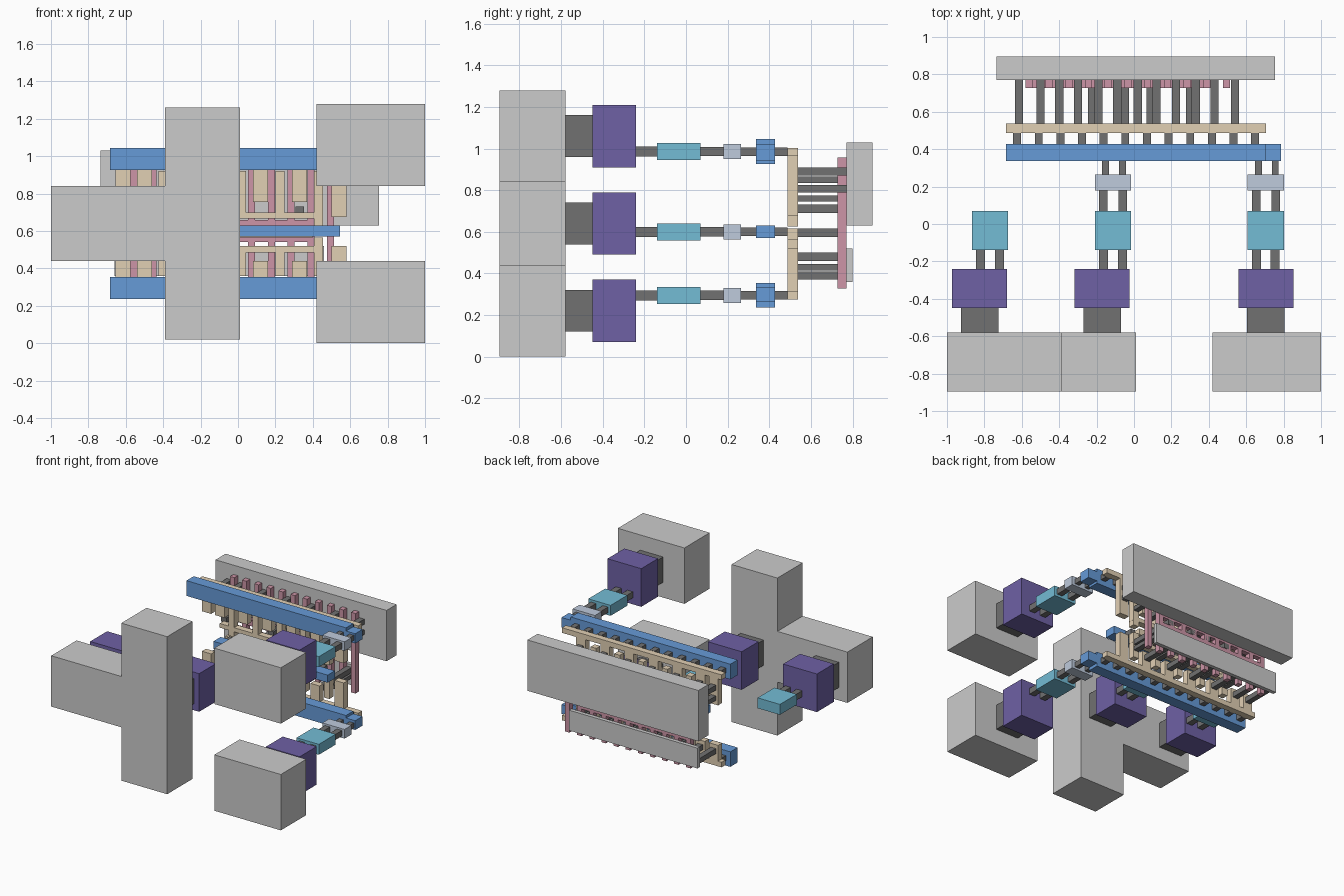
import bpy, bmesh
from mathutils import Vector, Matrix

if "Cube" in bpy.data.objects:
    bpy.data.objects.remove(bpy.data.objects["Cube"])


def material(name, rgb):
    m = bpy.data.materials.new(name)
    m.diffuse_color = (*[c ** 2.2 for c in rgb], 1)
    m.use_nodes = True
    m.node_tree.nodes["Principled BSDF"].inputs["Base Color"].default_value = m.diffuse_color
    return m


DARK = material("dark_grey", (.44, .44, .44))
PURPLE = material("purple", (.43, .38, .64))
CYAN = material("cyan", (.45, .73, .83))
PALE = material("pale_blue", (.74, .79, .86))
BLUE = material("blue", (.40, .60, .84))
TAN = material("tan", (.88, .81, .70))
PINK = material("pink", (.80, .58, .65))


def boxes(name, items, mat=None):
    """One object from boxes given as (x0, x1, y0, y1, z0, z1)."""
    bm = bmesh.new()
    for x0, x1, y0, y1, z0, z1 in items:
        mid = Vector((x0 + x1, y0 + y1, z0 + z1)) / 2
        bmesh.ops.create_cube(bm, size=1, matrix=Matrix.Translation(mid)
                              @ Matrix.Diagonal((x1 - x0, y1 - y0, z1 - z0, 1)))
    me = bpy.data.meshes.new(name)
    bm.to_mesh(me)
    bm.free()
    ob = bpy.data.objects.new(name, me)
    bpy.context.collection.objects.link(ob)
    if mat:
        me.materials.append(mat)
    return ob


def prongs(cx, gap, w, y0, y1, z, h):
    return [(cx + s * gap - w / 2, cx + s * gap + w / 2, y0, y1, z - h, z + h) for s in (-1, 1)]


# Large front blocks
F = (-.895, -.58)
boxes("front_left_arm", [(-1, -.39, *F, .44, .84)])
boxes("front_tall_block", [(-.39, .01, *F, .02, 1.26)])
boxes("front_right_blocks", [(.42, 1, *F, 0, .44), (.42, 1, *F, .84, 1.28)])

# Stepped modules: neck, purple box, prongs, cyan box, pale box
# (box centre x, box centre z, slim centre x, slim centre z, has pale stage)
for i, (x, z, sx, sz, full) in enumerate([(-.825, .64, -.77, .60, False),
                                          (-.17, .64, -.112, .60, True),
                                          (.705, .22, .705, .295, True),
                                          (.705, 1.06, .705, .985, True)]):
    n = f"module_{i + 1}_"
    boxes(n + "neck", [(x - .1, x + .1, -.58, -.45, z - .1, z + .1)], DARK)
    boxes(n + "housing", [(x - .147, x + .147, -.45, -.24, z - .15, z + .15)], PURPLE)
    rods = prongs(sx, .05, .048, -.24, -.14, sz, .024)
    boxes(n + "cyan_box", [(sx - .097, sx + .097, -.14, .07, sz - .041, sz + .041)], CYAN)
    if full:
        boxes(n + "pale_box", [(sx - .097, sx + .097, .18, .265, sz - .036, sz + .036)], PALE)
        rods += prongs(sx, .052, .045, .07, .18, sz, .022)
        rods += prongs(sx + .005, .045, .037, .265, .34, sz, .02)
    boxes(n + "prongs", rods, DARK)

# Blue collector bars with narrow end tabs
B = (.337, .427)
boxes("upper_blue_bar", [(-.685, .705, *B, .925, 1.045), (.705, .785, *B, .943, 1.02)], BLUE)
boxes("lower_blue_bar", [(-.685, .705, *B, .237, .355), (.705, .785, *B, .262, .335)], BLUE)
boxes("middle_blue_bar", [(-.45, .545, *B, .57, .63)], BLUE)

# Short pegs joining the blue bars to the tan frame
pegs = []
for k in range(12):
    x = -.625 + .1157 * k
    for z in (.295, .6, .985):
        if z != .6 or -.42 < x < .45:
            pegs.append((x - .021, x + .021, .427, .487, z - .02, z + .02))
boxes("short_pegs", pegs, DARK)

# Tan frame: rails with wide outer fingers and thin inner fingers
T = (.487, .537)
boxes("tan_rails", [(-.685, .705, *T, .963, 1.003), (-.685, .705, *T, .275, .315),
                    (-.5, .455, *T, .667, .70), (-.5, .455, *T, .485, .52),
                    (-.45, .4, *T, .565, .615)], TAN)
wide = [-.615, -.5, -.3, -.09, .12, .33, .54]
thin = [-.4, -.19, .02, .225, .43]
fingers = []
for x in wide:
    end = x > .5
    fingers += [(x - .04, x + .04, *T, .675 if end else .755, .963),
                (x - .04, x + .04, *T, .315, .52 if end else .44)]
for x in thin:
    fingers += [(x - .024, x + .024, *T, .70, .92), (x - .024, x + .024, *T, .36, .485)]
for x in (-.4, .43):
    fingers += [(x - .024, x + .024, *T, .625, .667), (x - .024, x + .024, *T, .52, .565)]
boxes("tan_fingers", fingers, TAN)

# Long rods from the tan fingers to the back plates
L = (.537, .77)
rods = []
for k, x in enumerate(wide):
    rods += [(x - .022, x + .022, *L, .87, .91), (x - .022, x + .022, *L, .69, .73) if k % 2
             else (x - .022, x + .022, *L, .79, .825)]
    if x < .5:
        rods.append((x - .022, x + .022, *L, .37, .41))
for x in thin:
    rods += [(x - .022, x + .022, *L, .835, .865), (x - .022, x + .022, *L, .745, .775),
             (x - .022, x + .022, *L, .46, .50), (x - .022, x + .022, *L, .415, .445)]
for x in (-.225, -.05, .09, .3):
    rods.append((x - .022, x + .022, *L, .575, .615))
boxes("long_rods", rods, DARK)

# Pink posts and their cross bars
P = (.728, .77)
posts = [(x - .019, x + .019, *P, .327, .957) for x in (-.56 + .1055 * k for k in range(11))]
posts += [(-.56, .4, *P, .615, .66), (-.56, .4, *P, .54, .57)]
boxes("pink_posts", posts, PINK)

# Back plates
boxes("upper_back_plate", [(-.735, .755, .77, .895, .63, 1.03)])
boxes("lower_back_plate", [(-.66, .46, .77, .80, .36, .52)])
